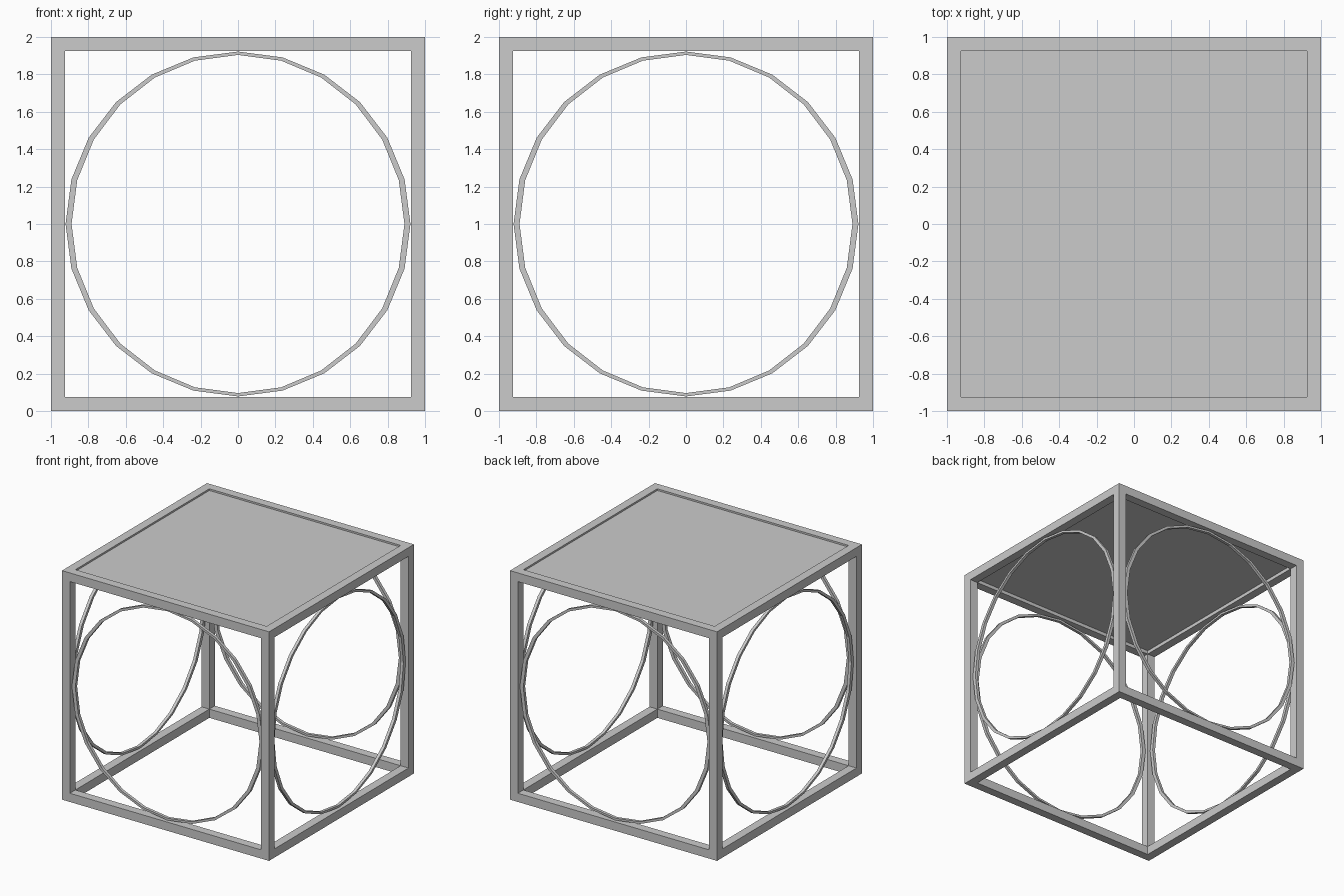
import bpy, bmesh
from math import sin, cos, pi
from mathutils import Matrix, Vector
from itertools import product

if "Cube" in bpy.data.objects:
    bpy.data.objects.remove(bpy.data.objects["Cube"])

BAR = 0.076          # thickness of the frame bars
MID = 1 - BAR / 2    # centre line of the bars


def finish(bm, name):
    bmesh.ops.remove_doubles(bm, verts=bm.verts, dist=1e-5)
    bmesh.ops.recalc_face_normals(bm, faces=bm.faces)
    mesh = bpy.data.meshes.new(name)
    bm.to_mesh(mesh)
    bm.free()
    obj = bpy.data.objects.new(name, mesh)
    bpy.context.collection.objects.link(obj)
    return obj


# Cube frame: outer skin of a 3x3x3 cell grid, keeping only corner and edge cells
def cube_frame():
    cuts = [-1, -1 + BAR, 1 - BAR, 1]
    solid = {c for c in product(range(3), repeat=3) if c.count(1) <= 1}
    bm = bmesh.new()
    for cell in solid:
        for axis, side in product(range(3), (0, 1)):
            near = list(cell)
            near[axis] += 2 * side - 1
            if tuple(near) in solid:
                continue
            corners = []
            for a, b in ((0, 0), (1, 0), (1, 1), (0, 1)):
                p = list(cell)
                p[axis] += side
                p[(axis + 1) % 3] += a
                p[(axis + 2) % 3] += b
                x, y, z = (cuts[i] for i in p)
                corners.append(bm.verts.new((x, y, z + 1)))
            bm.faces.new(corners)
    return finish(bm, "cube_frame")


# Flat 24-sided ring with a rectangular section, standing in one side opening
def side_ring(name, angle, depth=0.026, n=24):
    section = [(0.922, 0.922, -1), (0.922, 0.922, 1),
               (0.890, 0.904, 1), (0.890, 0.904, -1)]
    bm = bmesh.new()
    loops = []
    for i in range(n):
        t = 2 * pi * i / n
        loops.append([bm.verts.new((rx * cos(t), -MID + s * depth / 2, 1 + rz * sin(t)))
                      for rx, rz, s in section])
    for i in range(n):
        a, b = loops[i], loops[(i + 1) % n]
        for j in range(4):
            k = (j + 1) % 4
            bm.faces.new((a[j], a[k], b[k], b[j]))
    bm.transform(Matrix.Rotation(angle, 4, 'Z'))
    return finish(bm, name)


# Table top: thin panel slightly recessed in the upper frame
def top_panel():
    bm = bmesh.new()
    bmesh.ops.create_cube(bm, size=1)
    size = 2 - 2 * BAR
    bmesh.ops.scale(bm, vec=Vector((size, size, 0.03)), verts=bm.verts)
    bmesh.ops.translate(bm, vec=Vector((0, 0, 1.97)), verts=bm.verts)
    return finish(bm, "top_panel")


cube_frame()
top_panel()
for i, side in enumerate(("front", "right", "back", "left")):
    side_ring(side + "_ring", i * pi / 2)
